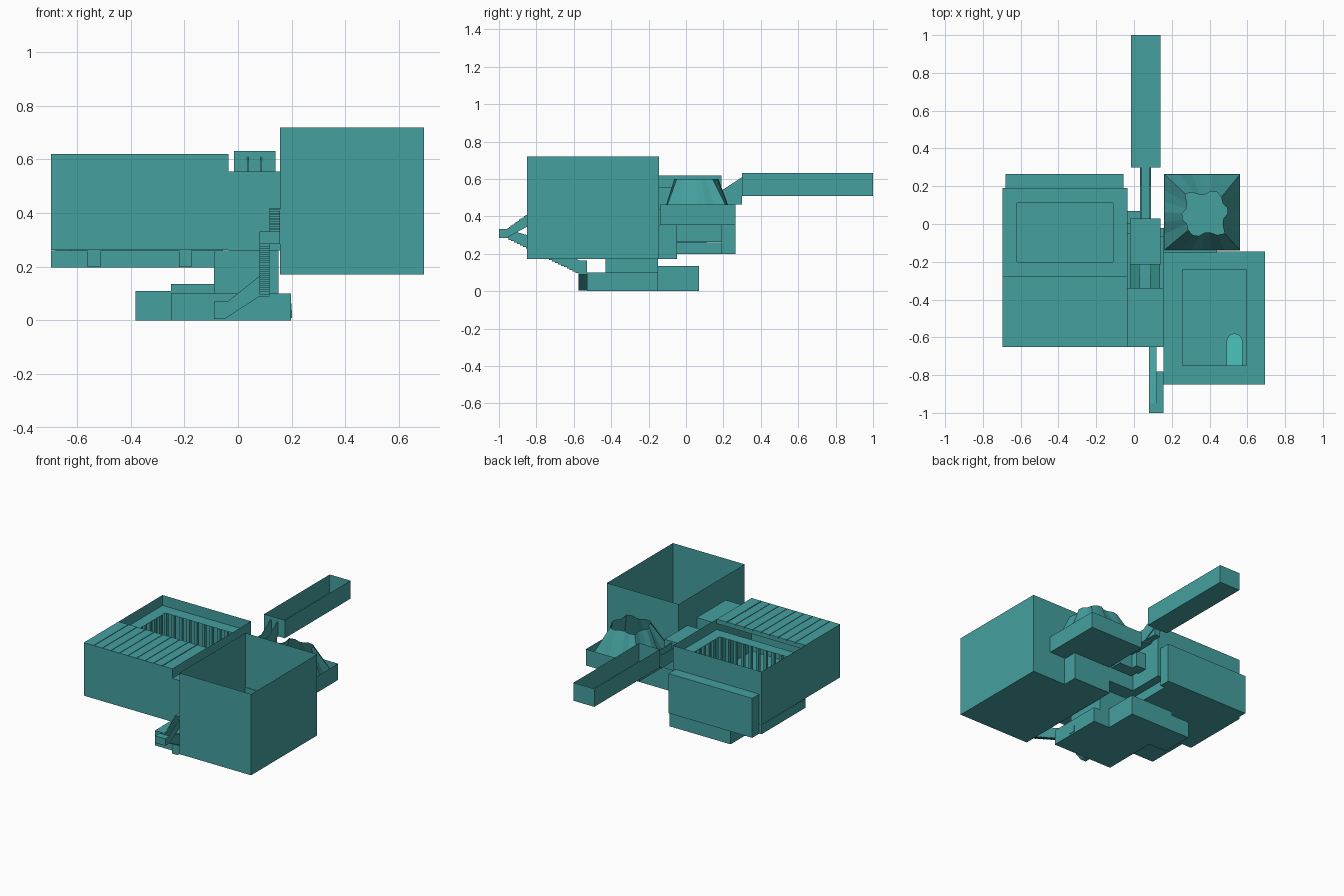
import bpy, bmesh, math

if "Cube" in bpy.data.objects:
    bpy.data.objects.remove(bpy.data.objects["Cube"])

def material(name, color):
    m = bpy.data.materials.new(name)
    m.diffuse_color = color
    m.use_nodes = True
    m.node_tree.nodes["Principled BSDF"].inputs["Base Color"].default_value = m.diffuse_color
    return m

TEAL = material("teal", (0.06, 0.35, 0.35, 1))
LIGHT = material("light_teal", (0.07, 0.56, 0.50, 1))

def make(name, verts, faces, mat=None):
    me = bpy.data.meshes.new(name)
    me.from_pydata(verts, [], faces)
    me.materials.append(mat or TEAL)
    me.update()
    ob = bpy.data.objects.new(name, me)
    bpy.context.collection.objects.link(ob)
    return ob

def box(name, x0, x1, y0, y1, z0, z1, top=True):
    v = [(x, y, z) for z in (z0, z1) for x, y in ((x0, y0), (x1, y0), (x1, y1), (x0, y1))]
    f = [(3, 2, 1, 0), (0, 1, 5, 4), (1, 2, 6, 5), (2, 3, 7, 6), (3, 0, 4, 7)]
    if top:
        f.append((4, 5, 6, 7))
    return make(name, v, f)

def frame(name, outer, inner, z):
    # flat ring between two rectangles (x0, x1, y0, y1)
    v = []
    for x0, x1, y0, y1 in (outer, inner):
        v += [(x0, y0, z), (x1, y0, z), (x1, y1, z), (x0, y1, z)]
    return make(name, v, [(i, (i + 1) % 4, (i + 1) % 4 + 4, i + 4) for i in range(4)])

def walls(name, r, z0, z1):
    x0, x1, y0, y1 = r
    c = [(x0, y0), (x1, y0), (x1, y1), (x0, y1)]
    v = [(x, y, z) for z in (z0, z1) for x, y in c]
    return make(name, v, [(i, (i + 1) % 4, (i + 1) % 4 + 4, i + 4) for i in range(4)])

def prism(name, pts, axis, a, b, mat=None):
    # polygon extruded along x (pts are y,z), y (pts are x,z) or z (pts are x,y)
    place = {'x': lambda p, t: (t, p[0], p[1]), 'y': lambda p, t: (p[0], t, p[1]),
             'z': lambda p, t: (p[0], p[1], t)}[axis]
    n = len(pts)
    v = [place(p, a) for p in pts] + [place(p, b) for p in pts]
    f = [tuple(range(n)), tuple(range(2 * n - 1, n - 1, -1))]
    f += [(i, i + n, (i + 1) % n + n, (i + 1) % n) for i in range(n)]
    ob = make(name, v, f, mat)
    bm = bmesh.new()
    bm.from_mesh(ob.data)
    bmesh.ops.recalc_face_normals(bm, faces=bm.faces)
    bm.to_mesh(ob.data)
    bm.free()
    return ob

def step_line(s0, z0, s1, z1, n):
    pts = [(s0, z0)]
    for i in range(n):
        z = z0 + (z1 - z0) * (i + 1) / n
        pts += [(s0 + (s1 - s0) * i / n, z), (s0 + (s1 - s0) * (i + 1) / n, z)]
    return pts

def stairs(name, axis, a, b, s0, z0, s1, z1, n):
    return prism(name, step_line(s0, z0, s1, z1, n) + [(s1, z0)], axis, a, b)

# courtyard hall: open walls, ledge, sunken floor
H = (-0.697, -0.035, -0.65, 0.19)
PIT = (-0.62, -0.11, -0.20, 0.11)
LEDGE = 0.55
walls("hall_walls", H, 0.262, 0.62)
frame("hall_floor", H, PIT, 0.262)
walls("hall_pit_walls", PIT, 0.205, 0.262)
box("hall_lower_slab", -0.697, -0.09, -0.28, 0.19, 0.198, 0.26, top=False)
frame("hall_ledge", (-0.697, -0.035, -0.278, 0.19), PIT, LEDGE)

# colonnade around the sunken court
for i in range(10):
    x = -0.62 + i * 0.51 / 9
    for y in (-0.21, 0.12):
        box("column", x - 0.01, x + 0.01, y - 0.01, y + 0.01, 0.262, LEDGE)
for j in range(1, 6):
    y = -0.2 + j * 0.31 / 6
    for x in (-0.63, -0.10):
        box("column", x - 0.01, x + 0.01, y - 0.01, y + 0.01, 0.262, LEDGE)

# slatted roof over the front of the hall
box("roof_panel", -0.697, -0.035, -0.65, -0.278, 0.59, 0.613)
for i in range(8):
    x = -0.62 + i * 0.0638
    box("roof_slat", x, x + 0.060, -0.65, -0.278, 0.60, 0.62)
box("roof_edge_left", -0.697, -0.624, -0.65, -0.278, 0.60, 0.62)
box("roof_edge_right", -0.108, -0.035, -0.65, -0.278, 0.60, 0.62)
for x in (-0.56, -0.22):
    stairs("hall_steps", 'x', x, x + 0.047, -0.34, 0.20, -0.28, 0.262, 12)

# gallery along the back of the hall
box("back_gallery", -0.68, -0.055, 0.19, 0.265, 0.198, 0.465)

# tall open tower room
T = (0.157, 0.693, -0.85, -0.145)
TP = (0.257, 0.593, -0.75, -0.24)
box("tower_room", *T, 0.172, 0.72, top=False)
frame("tower_floor", T, TP, 0.262)
walls("tower_pit_walls", TP, 0.18, 0.262)
arch = [(0.49, -0.755), (0.575, -0.755)]
arch += [(0.5325 + 0.0425 * math.cos(math.pi * i / 8), -0.622 + 0.0425 * math.sin(math.pi * i / 8))
         for i in range(9)]
prism("arched_dais", arch, 'z', 0.18, 0.24, LIGHT)

# vented room: open tray with a fluted funnel roof rising from its floor
box("vent_room", 0.16, 0.562, -0.14, 0.265, 0.355, 0.465, top=False)
box("vent_room_passage", 0.157, 0.44, -0.15, -0.048, 0.172, 0.355)
n, v, f = 24, [], []
for i in range(n):
    a = 2 * math.pi * i / n
    c, s = math.cos(a), math.sin(a)
    m = max(abs(c), abs(s))
    r = (0.12 if i % 4 < 2 else 0.10) / m ** 0.6
    v += [(0.361 + 0.2 * c / m, 0.0625 + 0.2 * s / m, 0.36),
          (0.375 + r * c, 0.055 + r * s, 0.60)]
for i in range(n):
    j = (i + 1) % n
    f.append((2 * i, 2 * j, 2 * j + 1, 2 * i + 1))
make("fluted_roof", v, f)

# central hub between the rooms
box("hub_base", -0.035, 0.157, -0.65, -0.05, 0.26, 0.44)
box("hub_front", -0.035, 0.157, -0.65, -0.34, 0.44, 0.555)
box("hub_rear", -0.02, 0.14, -0.215, 0.03, 0.36, 0.555)
box("hub_side_link", -0.035, 0.04, 0.0, 0.07, 0.36, 0.47)
box("hub_vent_link", 0.14, 0.16, -0.065, -0.02, 0.37, 0.46)
for x in (-0.02, 0.085):
    prism("hub_ramp", [(-0.34, 0.44), (-0.215, 0.44), (-0.215, 0.53), (-0.34, 0.46)], 'x', x, x + 0.053, LIGHT)
stairs("hub_steps", 'x', 0.033, 0.085, -0.34, 0.44, -0.215, 0.52, 12)

# rear channel and its sloping stair passage
box("rear_channel", -0.015, 0.14, 0.30, 1.0, 0.51, 0.632, top=False)
for x in (0.033, 0.083):
    prism("passage_side", [(0.03, 0.46), (0.21, 0.46), (0.30, 0.51), (0.30, 0.61), (0.20, 0.545), (0.03, 0.545)],
          'x', x, x + 0.006)
box("passage_floor", 0.035, 0.085, 0.03, 0.21, 0.455, 0.465)
stairs("passage_steps", 'x', 0.039, 0.083, 0.08, 0.465, 0.30, 0.515, 14)

# lower cellar blocks
box("cellar_front", -0.25, 0.198, -0.53, -0.15, 0.0, 0.10)
box("cellar_rear", -0.25, 0.075, -0.15, 0.07, 0.0, 0.135)
box("cellar_side", -0.382, -0.25, -0.15, 0.07, 0.0, 0.11)
box("cellar_shaft", -0.09, 0.15, -0.43, -0.15, 0.10, 0.26)
stairs("cellar_steps", 'y', -0.385, -0.34, 0.202, 0.01, 0.197, 0.08, 12)

# winding stair passage from the cellar up to the tower room
prism("lower_flight", [(-0.09, 0.005), (-0.05, 0.005), (0.08, 0.09), (0.118, 0.09), (0.118, 0.165),
                       (0.08, 0.165), (-0.04, 0.07), (-0.09, 0.07)], 'y', -0.575, -0.53)
prism("middle_flight", step_line(-0.575, 0.09, -0.95, 0.275, 24)
      + [(-0.95, 0.33), (-0.85, 0.30), (-0.57, 0.165), (-0.535, 0.165), (-0.535, 0.09)], 'x', 0.08, 0.118)
box("turn_landing", 0.08, 0.157, -1.0, -0.95, 0.285, 0.332)
prism("upper_flight", [(-0.96, 0.285), (-0.85, 0.345), (-0.78, 0.345), (-0.78, 0.42)]
      + step_line(-0.955, 0.332, -0.83, 0.42, 14)[::-1], 'x', 0.118, 0.157)
